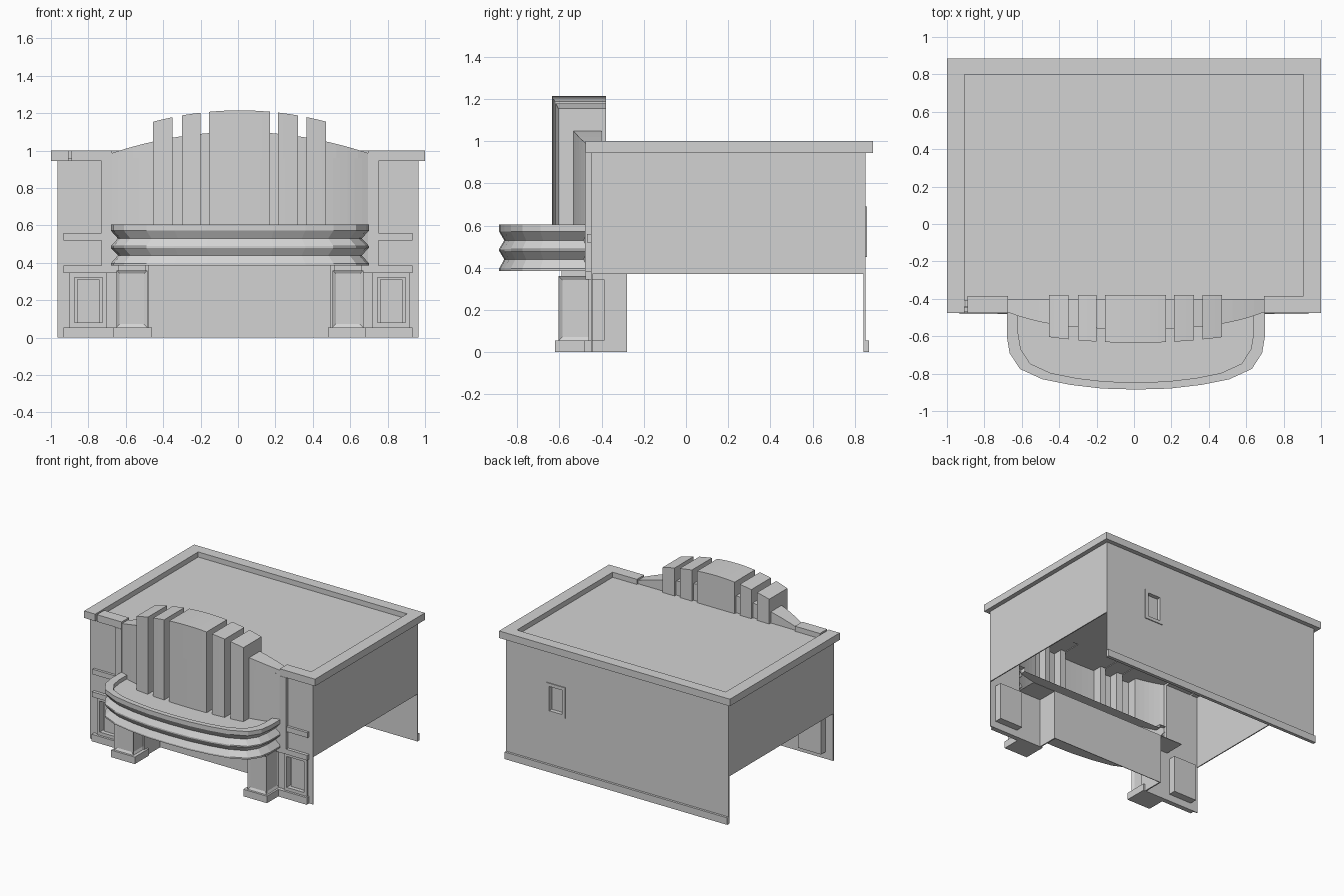
import bpy, bmesh
from mathutils import Matrix, Vector

cube = bpy.data.objects.get("Cube")
if cube:
    bpy.data.objects.remove(cube)

plaster = bpy.data.materials.new("pale_grey_plaster")
plaster.use_nodes = True
GREY = (0.65, 0.65, 0.65, 1)
plaster.diffuse_color = GREY
plaster.node_tree.nodes["Principled BSDF"].inputs["Base Color"].default_value = GREY

CX = 0.01        # centre line of the entrance
HALF = 0.69      # half width of the curved facade
ROOF = 0.96


def finish(name, bm, recalc=True):
    if recalc:
        bmesh.ops.recalc_face_normals(bm, faces=bm.faces)
    mesh = bpy.data.meshes.new(name)
    bm.to_mesh(mesh)
    bm.free()
    mesh.materials.append(plaster)
    obj = bpy.data.objects.new(name, mesh)
    bpy.context.collection.objects.link(obj)
    return obj


def add_box(bm, x, y, z):
    size = [abs(b - a) for a, b in (x, y, z)]
    mid = Vector([(a + b) / 2 for a, b in (x, y, z)])
    matrix = Matrix.Translation(mid) @ Matrix.Diagonal((*size, 1))
    bmesh.ops.create_cube(bm, size=1, matrix=matrix)


def box(name, x, y, z):
    bm = bmesh.new()
    add_box(bm, x, y, z)
    return finish(name, bm)


def frame(name, x, z, hole_x, hole_z, y):
    """Rectangular wall or surround with a rectangular opening."""
    bm = bmesh.new()
    (x0, x1), (h0, h1) = sorted(x), sorted(hole_x)
    add_box(bm, (x0, h0), y, z)
    add_box(bm, (h1, x1), y, z)
    if hole_z[0] > z[0]:
        add_box(bm, (h0, h1), y, (z[0], hole_z[0]))
    add_box(bm, (h0, h1), y, (hole_z[1], z[1]))
    return finish(name, bm)


def paneled_box(name, x, y, z):
    """Box whose front and sides carry sunken panels."""
    bm = bmesh.new()
    add_box(bm, x, y, z)
    bm.normal_update()
    faces = [f for f in bm.faces if f.normal.y < -0.5 or abs(f.normal.x) > 0.5]
    bmesh.ops.inset_individual(bm, faces=faces, thickness=0.025, depth=-0.01)
    return finish(name, bm)


def spread(a, b, n):
    return [a + (b - a) * i / n for i in range(n + 1)]


def rel(x):
    return abs(x - CX) / HALF


def wall_y(x):
    return -0.47 - 0.09 * (1 - rel(x) ** 3)


def wall_top(x):
    return 0.985 + 0.115 * (1 - rel(x) ** 2)


def fin_y(x):
    return -0.635 + 0.068 * rel(x) ** 2


def fin_top(x):
    return 1.215 - 0.135 * rel(x) ** 2


def slab(name, xs, front, back, z0, top):
    """Upright slab with a curved front and a curved top."""
    bm = bmesh.new()
    cols = []
    for x in xs:
        corners = ((front(x), z0), (front(x), top(x)), (back, top(x)), (back, z0))
        cols.append([bm.verts.new((x, y, z)) for y, z in corners])
    for a, b in zip(cols, cols[1:]):
        for i in range(4):
            j = (i + 1) % 4
            bm.faces.new((a[i], b[i], b[j], a[j]))
    bm.faces.new(cols[0])
    bm.faces.new(cols[-1])
    return finish(name, bm)


# Main shell, open underneath and along the lower sides
for side, s in (("left", 1), ("right", -1)):
    box(side + "_side_wall", (s * 0.965, s * 0.957), (-0.45, 0.85), (0.37, 0.95))
    box(side + "_parapet", (s * 0.905, s), (-0.475, 0.885), (0.945, 1))
box("rear_parapet", (-0.905, 0.905), (0.8, 0.885), (0.945, 1))
box("roof", (-0.96, 0.96), (-0.41, 0.845), (0.95, ROOF))

# Back wall with window and skirting
WX, WZ = (0.475, 0.585), (0.475, 0.665)
frame("rear_wall", (-0.965, 0.965), (0, 0.95), WX, WZ, (0.842, 0.85))
frame("rear_window_surround", (0.45, 0.61), (0.45, 0.69), WX, WZ, (0.815, 0.857))
box("rear_window_pane", WX, (0.815, 0.825), WZ)
box("rear_skirting", (-0.965, 0.965), (0.845, 0.868), (0, 0.055))

# Curved facade: folded skin below the roof, solid slabs above it
FINS = [(-0.455, -0.35), (-0.3, -0.2), (-0.155, 0.17), (0.215, 0.32), (0.365, 0.47)]
ends = [CX - HALF] + [v for f in FINS for v in f] + [CX + HALF]
path = []
for i, (a, b) in enumerate(zip(ends, ends[1:])):
    curve = fin_y if i % 2 else wall_y
    path += [(x, curve(x)) for x in spread(a, b, 6)]
bm = bmesh.new()
rows = [[bm.verts.new((x, y, z)) for z in (0.385, ROOF)] for x, y in path]
for a, b in zip(rows, rows[1:]):
    bm.faces.new((a[0], b[0], b[1], a[1]))
finish("facade_skin", bm, recalc=False)
slab("facade_crown", spread(CX - HALF, CX + HALF, 24), wall_y, -0.4, ROOF, wall_top)
for i, (a, b) in enumerate(FINS):
    slab("facade_fin_%d" % (i + 1), spread(a, b, 8), fin_y, -0.38, ROOF - 0.005, fin_top)

# Canopy: zigzag rings, scaled about the wall line
half = [(0.69, -0.45), (0.69, -0.6), (0.675, -0.69), (0.62, -0.775), (0.5, -0.83),
        (0.35, -0.86), (0.18, -0.88)]
outline = half + [(0, -0.885)] + [(-x, y) for x, y in reversed(half)]
rings = [(0.912, 0.575), (0.912, 0.605), (1, 0.605), (1, 0.572), (0.945, 0.53),
         (1, 0.49), (1, 0.48), (0.945, 0.44), (1, 0.397), (1, 0.385)]
bm = bmesh.new()
loops = []
for k, z in rings:
    loops.append([bm.verts.new((CX + x * k, -0.45 + (y + 0.45) * k, z)) for x, y in outline])
for lo, hi in zip(loops, loops[1:]):
    for i in range(len(outline) - 1):
        bm.faces.new((lo[i], lo[i + 1], hi[i + 1], hi[i]))
bm.faces.new(loops[0])
bm.faces.new(loops[-1])
finish("canopy", bm)

# Entrance recess
box("recess_back_wall", (-0.48, 0.5), (-0.285, -0.28), (0, 0.385))
box("recess_ceiling", (-0.68, 0.7), (-0.45, -0.28), (0.385, 0.39))

# Front corners, one on each side of the entrance
for side in ("left", "right"):
    def X(a, b):
        if side == "left":
            return a, b
        return tuple(sorted(-v if v > 0.921 else 2 * CX - v for v in (a, b)))

    def part(name, x, y, z):
        box(side + "_" + name, X(*x), y, z)

    part("front_wall", (0.695, 0.965), (-0.45, -0.442), (0.385, 0.95))
    frame(side + "_lower_wall", X(0.5, 0.965), (0, 0.385), X(0.72, 0.92), (0.06, 0.345),
          (-0.45, -0.442))
    part("front_parapet", (0.695, 0.91), (-0.475, -0.385), (0.945, 1))
    part("pilaster", (0.695, 0.75), (-0.478, -0.445), (0.385, 0.945))
    part("upper_band", (0.75, 0.932), (-0.47, -0.445), (0.52, 0.56))
    part("lower_band", (0.505, 0.932), (-0.475, -0.445), (0.345, 0.385))
    part("plinth", (0.68, 0.932), (-0.48, -0.442), (0, 0.055))

    # Display niche
    frame(side + "_niche_surround", X(0.72, 0.92), (0.055, 0.345), X(0.745, 0.895),
          (0.08, 0.322), (-0.462, -0.385))
    part("niche_panel", (0.745, 0.895), (-0.392, -0.385), (0.08, 0.322))
    part("niche_case", (0.76, 0.88), (-0.43, -0.392), (0.08, 0.31))

    # Entrance pier and recess side
    part("pier_base", (0.48, 0.685), (-0.62, -0.445), (0, 0.055))
    paneled_box(side + "_pier", X(0.505, 0.67), (-0.603, -0.445), (0.055, 0.36))
    part("pier_cap", (0.515, 0.66), (-0.59, -0.445), (0.355, 0.387))
    part("recess_side_wall", (0.495, 0.505), (-0.48, -0.28), (0, 0.385))
